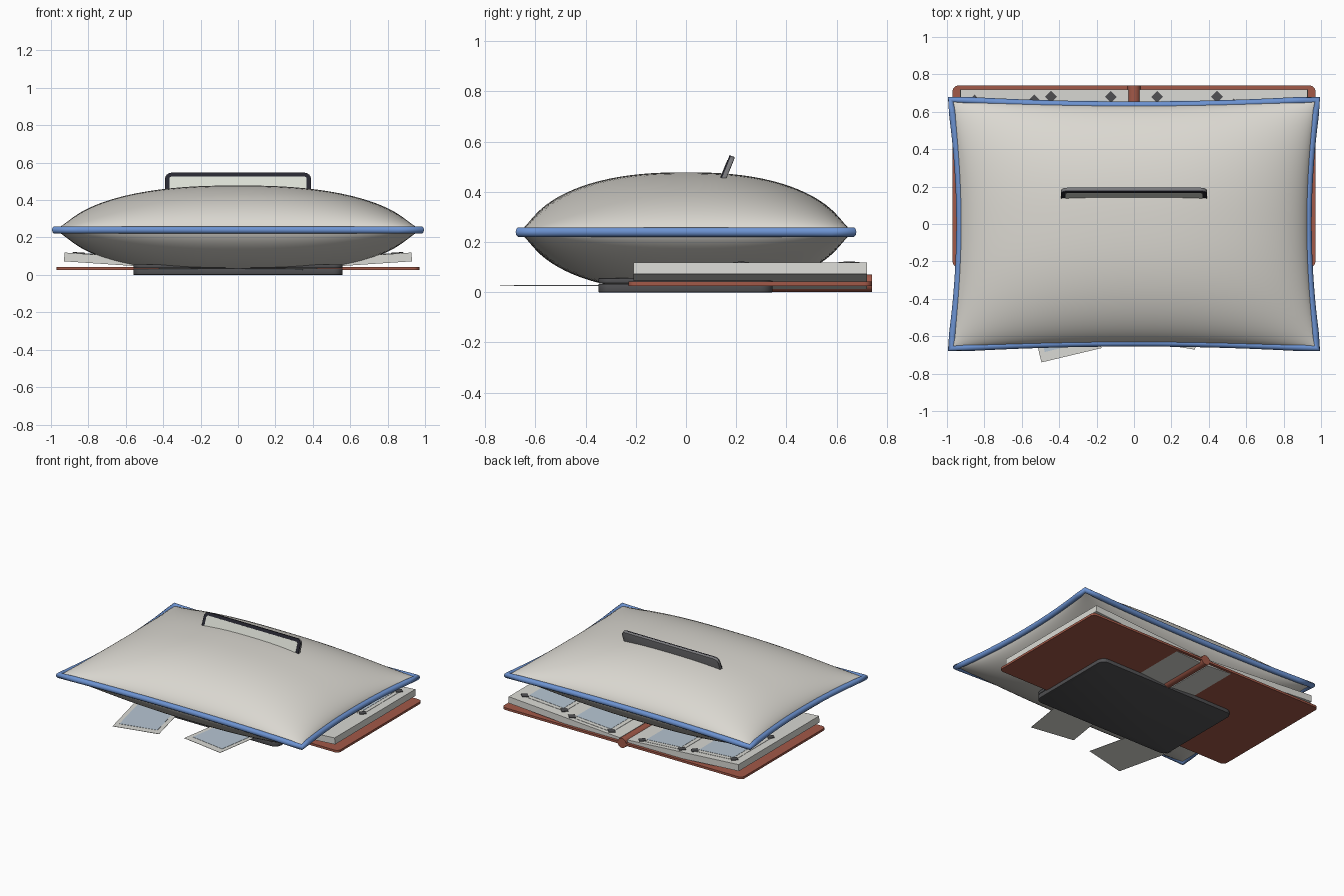
import bpy, bmesh, math
from mathutils import Matrix, Vector

cube = bpy.data.objects.get("Cube")
if cube:
    bpy.data.objects.remove(cube)


def material(name, r, g, b):
    m = bpy.data.materials.new(name)
    m.use_nodes = True
    m.diffuse_color = (r, g, b, 1)
    bsdf = m.node_tree.nodes["Principled BSDF"]
    bsdf.inputs["Base Color"].default_value = (r, g, b, 1)
    bsdf.inputs["Roughness"].default_value = 0.7
    return m


cloth = material("warm white cloth", 0.71, 0.69, 0.64)
blue = material("blue trim", 0.15, 0.29, 0.64)
red = material("red brown cover", 0.36, 0.10, 0.065)
paper = material("white paper", 0.70, 0.70, 0.66)
sky = material("pale blue print", 0.47, 0.56, 0.65)
charcoal = material("charcoal", 0.08, 0.08, 0.085)
metal = material("grey shell", 0.20, 0.20, 0.21)
bezel = material("black bezel", 0.02, 0.02, 0.03)
glow = material("pale screen", 0.71, 0.73, 0.66)


def add(name, bm, mat, smooth=None):
    bmesh.ops.recalc_face_normals(bm, faces=bm.faces)
    mesh = bpy.data.meshes.new(name)
    bm.to_mesh(mesh)
    bm.free()
    mesh.materials.append(mat)
    ob = bpy.data.objects.new(name, mesh)
    bpy.context.collection.objects.link(ob)
    if smooth:
        bpy.ops.object.select_all(action='DESELECT')
        ob.select_set(True)
        bpy.context.view_layer.objects.active = ob
        bpy.ops.object.shade_smooth_by_angle(angle=math.radians(smooth))
    return ob


def slab(name, size, frame, mat, corner=0, rim=0):
    """Box with optionally rounded plan corners and softened rims."""
    bm = bmesh.new()
    bmesh.ops.create_cube(bm, size=1)
    bmesh.ops.scale(bm, vec=size, verts=bm.verts)
    if corner:
        upright = [e for e in bm.edges
                   if abs(e.verts[0].co.z - e.verts[1].co.z) > size[2] / 2]
        bmesh.ops.bevel(bm, geom=upright, offset=corner, segments=5,
                        profile=0.5, affect='EDGES')
    if rim:
        flat = [e for e in bm.edges
                if abs(e.verts[0].co.z - e.verts[1].co.z) < size[2] / 2]
        flat = [e for e in flat if e.calc_face_angle(0) > 1]
        bmesh.ops.bevel(bm, geom=flat, offset=rim, segments=2,
                        profile=0.5, affect='EDGES')
    bm.transform(frame)
    return add(name, bm, mat, 35 if corner else None)


def at(x, y, z):
    return Matrix.Translation((x, y, z))


# Cushion: two puffed shells sharing a pinched seam
SEAM = 0.24


def seam_point(u, v):
    return Vector((u * (0.98 - 0.05 * (1 - v * v)),
                   v * (0.665 - 0.03 * (1 - u * u)), SEAM))


def puff(u):
    return max(0, 1 - abs(u) ** 2.4) ** 0.6


bm = bmesh.new()
NX, NY = 56, 44
for side in (1, -1):
    grid = []
    for i in range(NX + 1):
        u = math.sin(math.pi / 2 * (2 * i / NX - 1))
        row = []
        for j in range(NY + 1):
            v = math.sin(math.pi / 2 * (2 * j / NY - 1))
            p = seam_point(u, v)
            p.z += side * 0.238 * puff(u) * puff(v)
            row.append(bm.verts.new(p))
        grid.append(row)
    for i in range(NX):
        for j in range(NY):
            bm.faces.new((grid[i][j], grid[i + 1][j],
                          grid[i + 1][j + 1], grid[i][j + 1]))
bmesh.ops.remove_doubles(bm, verts=bm.verts, dist=0.00001)
add("cushion", bm, cloth, 80)

# Piping around the seam
steps = 16
path = []
for k in range(steps):
    path.append((2 * k / steps - 1, -1))
for k in range(steps):
    path.append((1, 2 * k / steps - 1))
path += [(-u, -v) for u, v in path]
curve = bpy.data.curves.new("cushion_piping", 'CURVE')
curve.dimensions = '3D'
curve.bevel_depth = 0.02
curve.bevel_resolution = 3
spline = curve.splines.new('POLY')
spline.points.add(len(path) - 1)
for point, (u, v) in zip(spline.points, path):
    point.co = (*seam_point(u, v), 1)
spline.use_cyclic_u = True
spline.use_smooth = True
curve.materials.append(blue)
bpy.context.collection.objects.link(bpy.data.objects.new("cushion_piping", curve))

# Album spine
bm = bmesh.new()
bmesh.ops.create_cone(bm, cap_ends=True, segments=20, radius1=0.035,
                      radius2=0.035, depth=0.97)
bm.transform(at(0, 0.255, 0.036) @ Matrix.Rotation(math.pi / 2, 4, 'X'))
add("album_spine", bm, red, 40)


# Prints: white sheet with a coloured picture on top
def print_sheet(name, width, depth, frame):
    slab(name + "_sheet", (width, depth, 0.002), frame, paper)
    slab(name + "_picture", (width - 0.06, depth - 0.08, 0.002),
         frame @ at(0, 0.01, 0.0015), sky)


# Album halves: cover, tilted pages, mounted photos with corner tabs
for side, label in ((1, "left"), (-1, "right")):
    slab(f"album_cover_{label}", (0.97, 0.97, 0.016),
         at(side * 0.485, 0.255, 0.034), red, 0.03)
    tilt = Matrix.Rotation(-side * math.atan(0.06 / 0.9), 4, 'Y')
    page = at(side * 0.48, 0.255, 0.066) @ tilt
    slab(f"album_pages_{label}", (0.9, 0.93, 0.047), page, paper)
    for n, (x, y) in enumerate(((0.285, 0.47), (0.695, 0.43 + 0.01 * (1 - side)))):
        spot = page @ at(side * (x - 0.48), y - 0.255, 0.0245)
        print_sheet(f"photo_{label}_{n}", 0.34, 0.44, spot)
        for cx in (-0.16, 0.16):
            for cy in (-0.21, 0.21):
                slab(f"photo_corner_{label}", (0.045, 0.045, 0.004),
                     spot @ at(cx, cy, 0.003) @ Matrix.Rotation(math.pi / 4, 4, 'Z'),
                     charcoal)

# Closed laptop under the cushion
slab("laptop_base", (1.12, 0.695, 0.034), at(0, -0.002, 0.017), charcoal, 0.05, 0.004)
slab("laptop_lid", (1.12, 0.695, 0.021), at(0, -0.002, 0.046), charcoal, 0.05, 0.004)

# Loose prints sticking out at the front, placed by their front left corner
for n, (x, y, turn) in enumerate(((-0.495, -0.74, 13.4), (0, -0.62, -9))):
    frame = at(x, y, 0.026) @ Matrix.Rotation(math.radians(turn), 4, 'Z')
    print_sheet(f"loose_print_{n}", 0.33, 0.43, frame @ at(0.165, 0.215, 0))

# Tablet tucked into the cushion, leaning back
lean = Matrix.Rotation(math.radians(90 - 22), 4, 'X')
tablet = at(0, 0.185, 0.542) @ lean @ at(0, -0.14, 0)
slab("tablet_shell", (0.78, 0.28, 0.018), tablet @ at(0, 0, -0.002), metal, 0.035, 0.003)
slab("tablet_bezel", (0.78, 0.28, 0.006), tablet @ at(0, 0, 0.009), bezel, 0.035)
slab("tablet_screen", (0.735, 0.235, 0.002), tablet @ at(0, 0, 0.0125), glow, 0.015)
